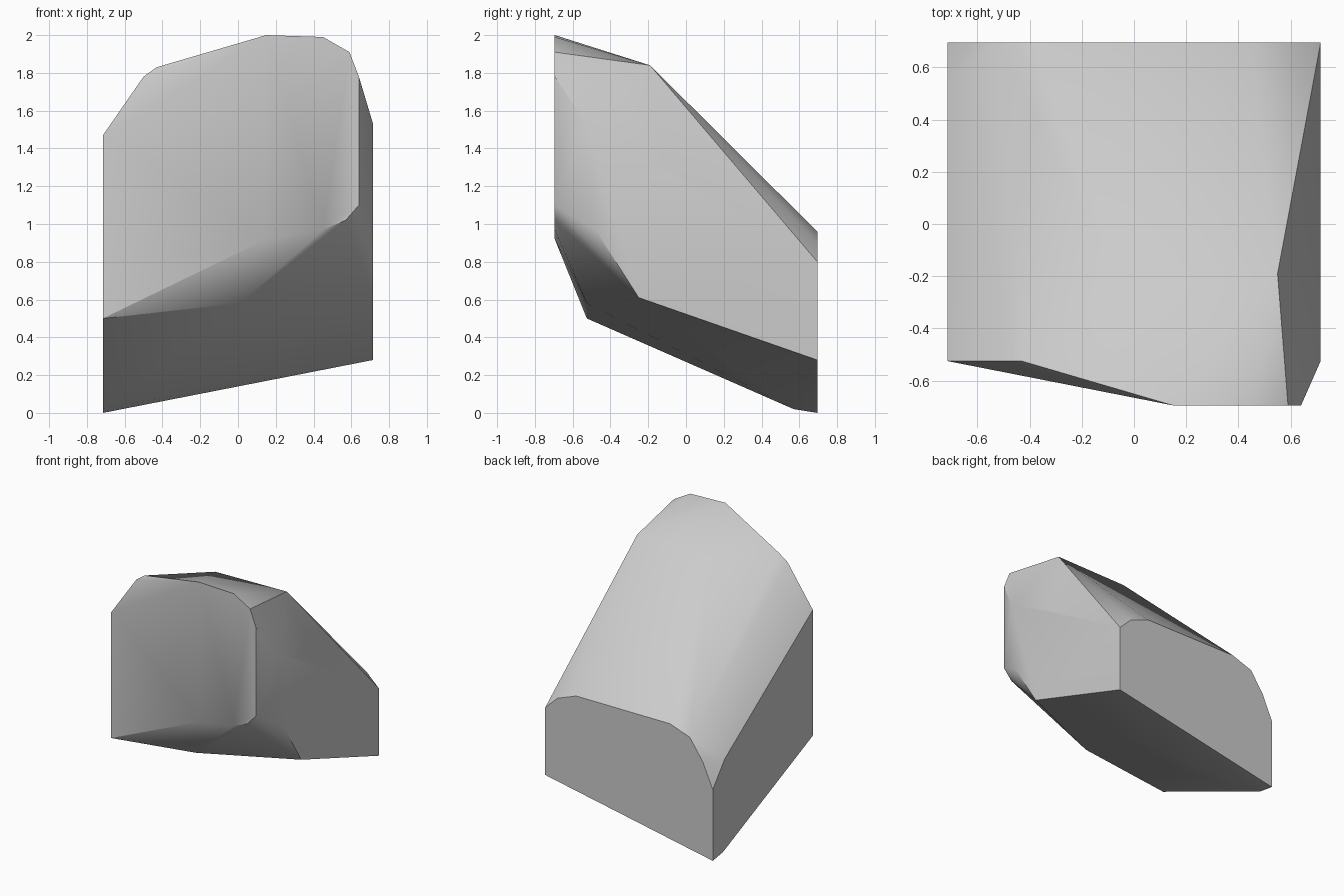
import bpy
import bmesh
import math

# Remove the default object
default_cube = bpy.data.objects.get("Cube")
if default_cube:
    bpy.data.objects.remove(default_cube, do_unlink=True)

SIDE = 0.715    # half width
FRONT = 0.695   # half depth


def make_material(name, colour):
    material = bpy.data.materials.new(name)
    material.use_nodes = True
    material.diffuse_color = colour
    shader = material.node_tree.nodes["Principled BSDF"]
    shader.inputs["Base Color"].default_value = colour
    return material


def across(y, outline):
    """Place an (x, z) outline on a plane facing front or back."""
    return [(x, y, z) for x, z in outline]


def along(x, outline):
    """Place a (y, z) outline on a plane facing sideways."""
    return [(x, y, z) for y, z in outline]


def faceted_solid(name, points, material, smooth_angle):
    """Wrap a closed convex solid around the outlines."""
    mesh = bpy.data.meshes.new(name)
    bm = bmesh.new()
    for point in points:
        bm.verts.new(point)
    hull = bmesh.ops.convex_hull(bm, input=bm.verts)
    spare = [v for v in bm.verts if not v.link_faces]
    bmesh.ops.delete(bm, geom=spare, context='VERTS')
    bmesh.ops.dissolve_limit(bm, angle_limit=math.radians(1),
                             verts=bm.verts, edges=bm.edges)
    bmesh.ops.recalc_face_normals(bm, faces=bm.faces)
    bm.to_mesh(mesh)
    bm.free()
    mesh.materials.append(material)
    solid = bpy.data.objects.new(name, mesh)
    bpy.context.collection.objects.link(solid)
    bpy.ops.object.select_all(action='DESELECT')
    solid.select_set(True)
    bpy.context.view_layer.objects.active = solid
    bpy.ops.object.shade_smooth_by_angle(angle=smooth_angle)
    return solid


# Flat back end with its rounded top
back_end = across(FRONT, [
    (-SIDE, 0), (SIDE, 0.28), (SIDE, 0.8), (0.61, 0.9), (0.45, 0.96),
    (-0.35, 0.96), (-0.52, 0.9), (-0.63, 0.74), (-SIDE, 0.55)])

# Flat front panel
front_panel = across(-FRONT, [
    (0.15, 0.92), (0.45, 0.97), (0.57, 1.02), (0.64, 1.1),
    (0.64, 1.78), (0.59, 1.91), (0.45, 1.99), (0.15, 2)])

# Set-back corner beside the front panel
front_corner = across(-0.525, [
    (-SIDE, 0.5), (0.01, 0.58), (-SIDE, 1.47), (-0.5, 1.78), (-0.43, 1.83)])

# Upright walls on both sides
low_x_wall = along(-SIDE, [(0.57, 0.02), (0.55, 0.73)])
high_x_wall = along(SIDE, [
    (-0.25, 0.61), (-0.48, 0.97), (-0.525, 1.53), (-0.1, 1.29)])

# Crest where the top turns down towards the back
crest = across(-0.19, [(-0.06, 1.83), (0.55, 1.84)])

stone_grey = make_material("stone grey", (0.6, 0.6, 0.6, 1))
faceted_solid(
    "stone_block",
    back_end + front_panel + front_corner + low_x_wall + high_x_wall + crest,
    stone_grey, math.radians(30))
